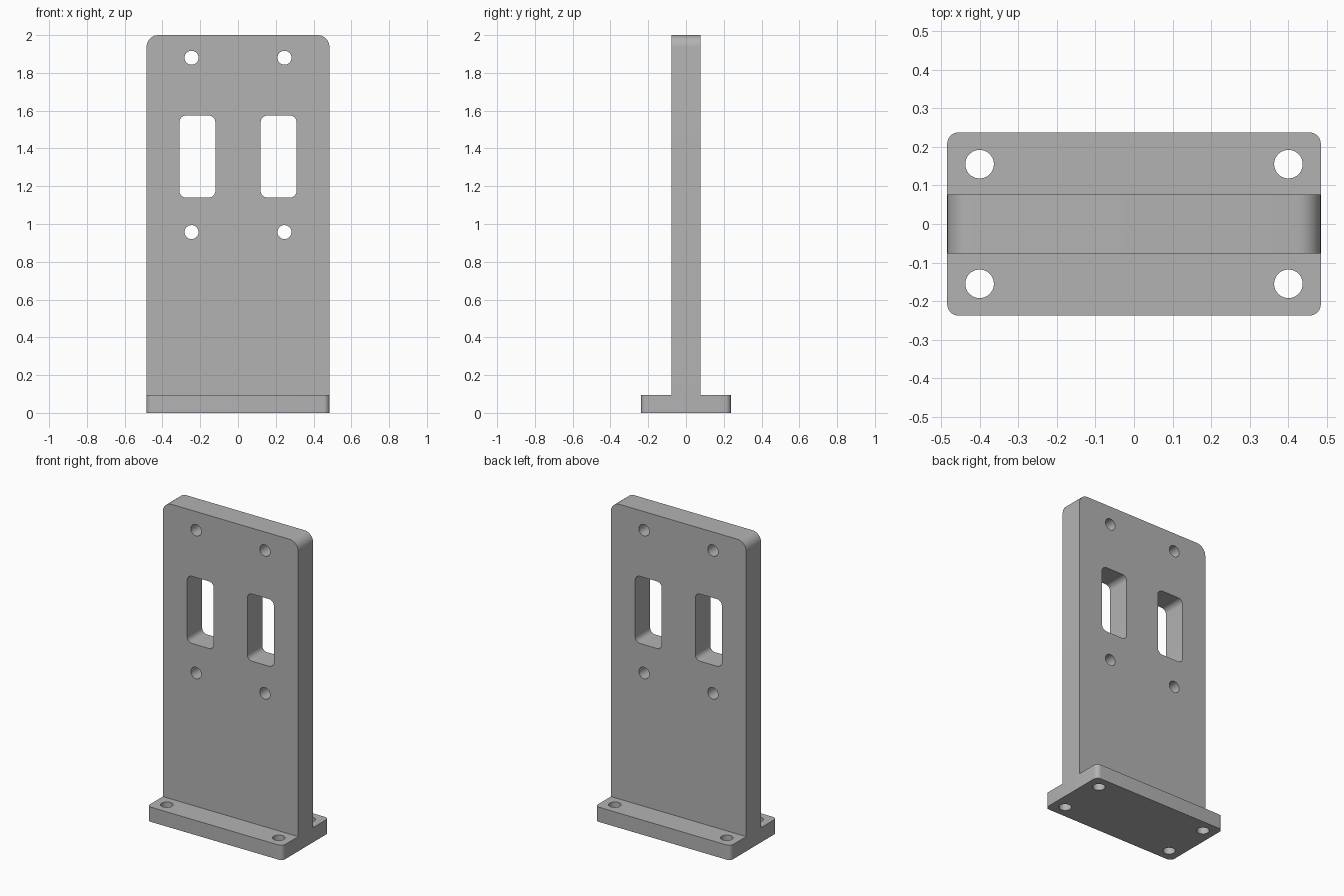
import bpy, bmesh
from math import sin, cos, pi, radians

cube = bpy.data.objects.get("Cube")
if cube:
    bpy.data.objects.remove(cube, do_unlink=True)

grey = bpy.data.materials.new("light grey")
grey.use_nodes = True
colour = (0.45, 0.45, 0.45, 1)
grey.diffuse_color = colour
grey.node_tree.nodes["Principled BSDF"].inputs["Base Color"].default_value = colour

HALF_WIDTH = 0.484
BASE_HEIGHT = 0.095
HOLE_RADIUS = 0.037


def rounded_rect(cx, cy, w, h, radii, steps=8):
    """Outline with corner radii ordered top right, top left, bottom left, bottom right."""
    points = []
    signs = [(1, 1), (-1, 1), (-1, -1), (1, -1)]
    for i, ((sx, sy), r) in enumerate(zip(signs, radii)):
        x, y = cx + sx * (w / 2 - r), cy + sy * (h / 2 - r)
        for k in range(steps + 1 if r else 1):
            a = pi / 2 * (i + k / steps)
            points.append((x + r * cos(a), y + r * sin(a)))
    return points


def circle(cx, cy, r, count=40):
    return [(cx + r * cos(2 * pi * k / count), cy + r * sin(2 * pi * k / count))
            for k in range(count)]


def plate(name, loops, thickness, location, tilt=0):
    """Extrude an outline with holes into a solid centred on its own plane."""
    curve = bpy.data.curves.new(name, 'CURVE')
    curve.dimensions = '2D'
    curve.fill_mode = 'BOTH'
    curve.extrude = thickness / 2
    for loop in loops:
        spline = curve.splines.new('POLY')
        spline.points.add(len(loop) - 1)
        for point, (x, y) in zip(spline.points, loop):
            point.co = (x, y, 0, 1)
        spline.use_cyclic_u = True
    obj = bpy.data.objects.new(name, curve)
    bpy.context.collection.objects.link(obj)
    obj.location = location
    obj.rotation_euler.x = tilt
    bpy.ops.object.select_all(action='DESELECT')
    obj.select_set(True)
    bpy.context.view_layer.objects.active = obj
    bpy.ops.object.convert(target='MESH')
    obj = bpy.context.object

    # Weld the caps to the walls
    bm = bmesh.new()
    bm.from_mesh(obj.data)
    bmesh.ops.remove_doubles(bm, verts=bm.verts, dist=0.0001)
    bmesh.ops.recalc_face_normals(bm, faces=bm.faces)
    bm.to_mesh(obj.data)
    bm.free()
    obj.data.materials.clear()
    obj.data.materials.append(grey)
    bpy.ops.object.shade_smooth_by_angle(angle=radians(30))
    return obj


# Foot plate with four bolt holes
foot = [rounded_rect(0, 0, 2 * HALF_WIDTH, 0.475, [0.03] * 4)]
foot += [circle(x, y, HOLE_RADIUS) for x in (-0.4, 0.4) for y in (-0.155, 0.155)]
plate("foot_plate", foot, BASE_HEIGHT, (0, 0, BASE_HEIGHT / 2))

# Upright plate with two slots, each between a pair of screw holes
height = 2 - BASE_HEIGHT
upright = [rounded_rect(0, BASE_HEIGHT + height / 2, 2 * HALF_WIDTH, height,
                        [0.062, 0.062, 0, 0])]
for side in (-1, 1):
    upright.append(rounded_rect(side * 0.215, 1.357, 0.19, 0.434, [0.035] * 4))
    upright += [circle(side * 0.246, z, HOLE_RADIUS) for z in (0.957, 1.88)]
plate("upright_plate", upright, 0.153, (0, 0, 0), pi / 2)
